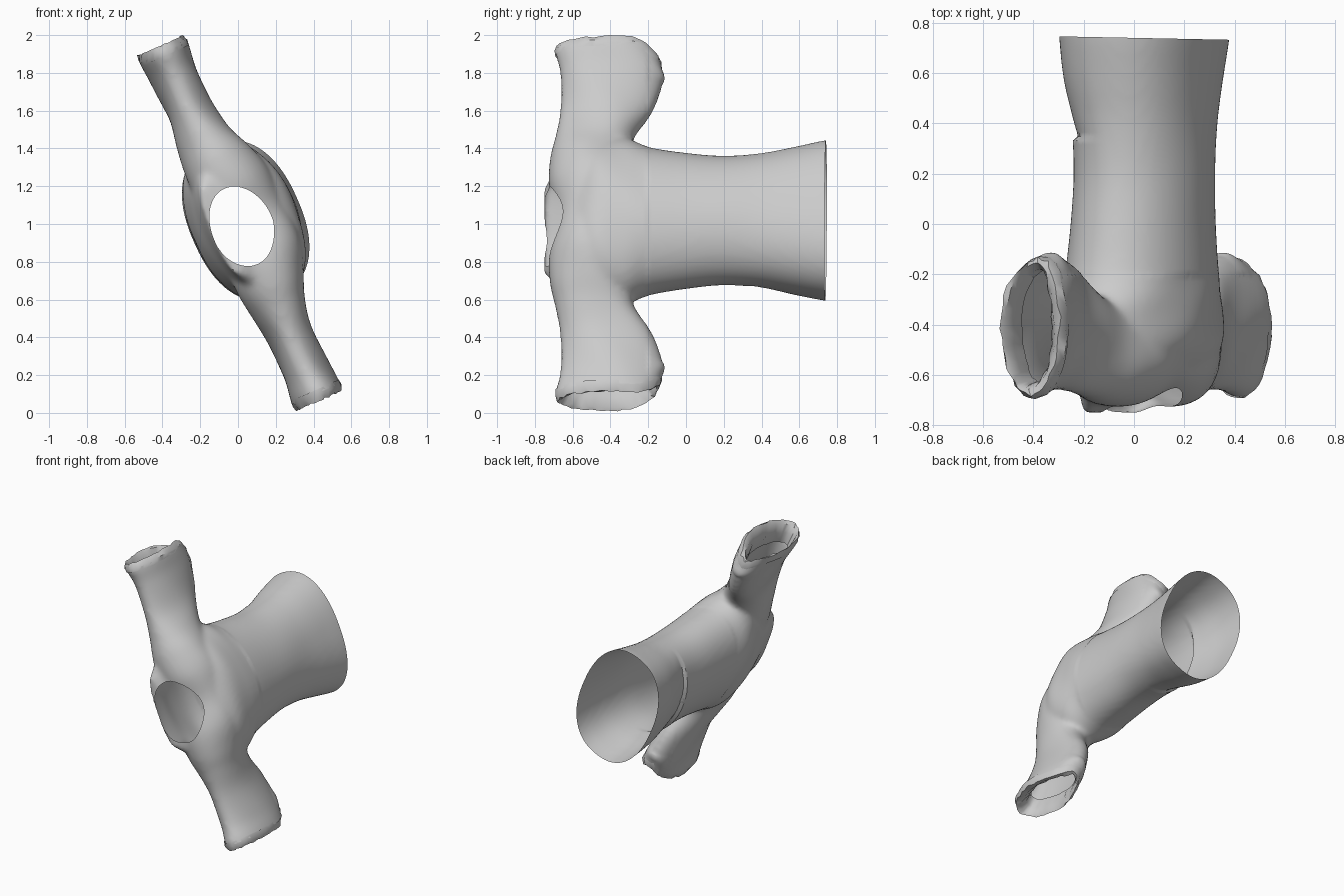
import bpy, bmesh, math, random
from mathutils import Vector

if "Cube" in bpy.data.objects:
    bpy.data.objects.remove(bpy.data.objects["Cube"])
random.seed(4)

# Slanted garment frame: s runs sleeve to sleeve, v runs back to front
S = Vector((-0.408, 0, 0.913))
V = Vector((0.913, 0, 0.408))
C = Vector((0, 0, 1))


def point(s, v, y):
    return C + S * s + V * v + Vector((0, y, 0))


def spline(rows, steps):
    """Catmull-Rom through station rows"""
    out = []
    n = len(rows)
    for i in range(n - 1):
        p = [rows[max(0, min(n - 1, i + k))] for k in (-1, 0, 1, 2)]
        for j in range(steps):
            t = j / steps
            out.append([0.5 * (2 * b + (c - a) * t + (2 * a - 5 * b + 4 * c - d) * t * t
                               + (3 * b - a - 3 * c + d) * t ** 3)
                        for a, b, c, d in zip(*p)])
    return out + [list(rows[-1])]


def loft(bm, rings, caps=True):
    vs = [[bm.verts.new(p) for p in r] for r in rings]
    n = len(rings[0])
    for a, b in zip(vs, vs[1:]):
        for i in range(n):
            bm.faces.new((a[i], a[(i + 1) % n], b[(i + 1) % n], b[i]))
    if caps:
        bm.faces.new(vs[0])
        bm.faces.new(vs[-1])


def new_object(name, bm):
    bmesh.ops.recalc_face_normals(bm, faces=bm.faces)
    me = bpy.data.meshes.new(name)
    bm.to_mesh(me)
    bm.free()
    ob = bpy.data.objects.new(name, me)
    bpy.context.collection.objects.link(ob)
    return ob


def angles(n):
    return [2 * math.pi * i / n for i in range(n)]


def power(x, e):
    return math.copysign(abs(x) ** e, x)


def sleeve_ring(s, vc, vh, y0, y1, n=48, k=1.0, rough=0.0):
    yc, yh = (y0 + y1) / 2, (y1 - y0) / 2
    return [point(s + random.uniform(-rough, rough) * 0.6,
                  vc + vh * k * math.cos(a) + random.uniform(-rough, rough),
                  yc + yh * (1 - (1 - k) * 0.5) * math.sin(a) + random.uniform(-rough, rough))
            for a in angles(n)]


# Shirt body: torso tube (y, half width, half depth, depth centre, squareness)
torso = [(0.84, 0.445, 0.3, 0.045, 0.86), (0.74, 0.436, 0.297, 0.045, 0.86),
         (0.58, 0.403, 0.284, 0.04, 0.88), (0.4, 0.368, 0.265, 0.045, 0.93),
         (0.2, 0.356, 0.264, 0.045, 1), (0.0, 0.376, 0.268, 0.04, 1),
         (-0.2, 0.412, 0.28, 0.035, 1), (-0.33, 0.47, 0.283, 0.035, 1),
         (-0.48, 0.46, 0.265, 0.045, 1), (-0.6, 0.42, 0.205, 0.02, 1),
         (-0.69, 0.33, 0.135, -0.03, 1), (-0.75, 0.25, 0.05, -0.1, 1)]
bm = bmesh.new()
loft(bm, [[point(a * power(math.cos(t), e), c + b * power(math.sin(t), e), y)
           for t in angles(72)] for y, a, b, c, e in spline(torso, 4)])

# Shoulders and sleeves: (s, depth centre, half depth, y top, y bottom), mirrored
half = [(0.0, 0.035, 0.235, -0.69, -0.3), (0.2, 0.05, 0.215, -0.725, -0.3),
        (0.36, 0.035, 0.185, -0.72, -0.3), (0.5, 0.02, 0.148, -0.69, -0.27),
        (0.66, 0.012, 0.122, -0.665, -0.17), (0.86, 0.012, 0.127, -0.665, -0.112),
        (0.98, 0.012, 0.138, -0.69, -0.125), (1.1, 0.012, 0.14, -0.69, -0.15)]
rows = [(-r[0],) + r[1:] for r in half[:0:-1]] + half
loft(bm, [sleeve_ring(*r) for r in spline(rows, 5)])
shirt = new_object("shirt", bm)

# Neck cutter
bm = bmesh.new()
NS, NV, NA, NB = -0.018, 0.012, 0.218, 0.163
loft(bm, [[point(NS + NA * math.cos(t), NV + NB * math.sin(t), y) for t in angles(64)]
          for y in (-0.95, -0.5)])
cutter = new_object("neck_cutter", bm)
cutter.hide_render = True

# Fuse, soften, cut the neck
m = shirt.modifiers.new("fuse", 'REMESH')
m.mode = 'VOXEL'
m.voxel_size = 0.017
m = shirt.modifiers.new("soften", 'SMOOTH')
m.factor = 0.5
m.iterations = 8
m = shirt.modifiers.new("neck", 'BOOLEAN')
m.operation = 'DIFFERENCE'
m.solver = 'EXACT'
m.object = cutter
dg = bpy.context.evaluated_depsgraph_get()
fused = bpy.data.meshes.new_from_object(shirt.evaluated_get(dg))
shirt.modifiers.clear()
bpy.data.objects.remove(cutter)

bm = bmesh.new()
bm.from_mesh(fused)
inside = []
for f in bm.faces:
    d = f.calc_center_median() - C
    if d.y < -0.45 and ((d.dot(S) - NS) / NA) ** 2 + ((d.dot(V) - NV) / NB) ** 2 < 1.004:
        inside.append(f)
bmesh.ops.delete(bm, geom=inside, context='FACES')

# Open the waist and the sleeve ends
for co, no in ((Vector((0, 0.74, 1)), Vector((0.02, 1, 0))),
               (C + S * 0.99, S), (C - S * 0.99, -S)):
    bmesh.ops.bisect_plane(bm, geom=bm.verts[:] + bm.edges[:] + bm.faces[:],
                           plane_co=co, plane_no=no, clear_outer=True)

# Back fold across the waist, light cloth ripples, sleeve corners pulled back
for v in bm.verts:
    d = v.co - C
    depth, s = d.dot(V), d.dot(S)
    if v.co.y > 0.2 and depth < 0.04:
        step = min(1, max(0, (v.co.y - 0.335) / 0.015))
        fade = math.exp(-max(0, v.co.y - 0.35) / 0.08)
        v.co += V * 0.025 * step * fade * min(1, (0.04 - depth) / 0.2)
    if v.co.y < -0.2:
        v.co += V * 0.004 * math.sin(16 * v.co.y + 13 * s)
    if abs(s) > 0.8 and v.co.y > -0.3:
        pull = 0.09 * ((v.co.y + 0.3) / 0.17) ** 2 * (abs(s) - 0.8) / 0.19
        v.co -= S * math.copysign(pull, s)
bm.to_mesh(shirt.data)
bm.free()

# Rumpled sleeve hems folding inward
parts = [shirt]
for side, name in ((1, "sleeve_hem_upper"), (-1, "sleeve_hem_lower")):
    bm = bmesh.new()
    prof = [(0.97, 1.02, 0.002), (1.0, 1.03, 0.005), (1.03, 0.94, 0.008),
            (1.015, 0.78, 0.007), (0.96, 0.62, 0.007), (0.88, 0.6, 0.004)]
    rings = [sleeve_ring(side * s, 0.012 - 0.06 * (1 - min(k, 1)), 0.136, -0.688, -0.13, 40, k, r)
             for s, k, r in prof]
    for ring in rings:
        for p in ring:
            p -= S * side * 0.09 * max(0, (p.y + 0.3) / 0.17) ** 2
    loft(bm, rings, caps=False)
    parts.append(new_object(name, bm))

bpy.ops.object.select_all(action='DESELECT')
for ob in parts:
    ob.select_set(True)
bpy.context.view_layer.objects.active = shirt
bpy.ops.object.shade_smooth_by_angle(angle=math.radians(40))
